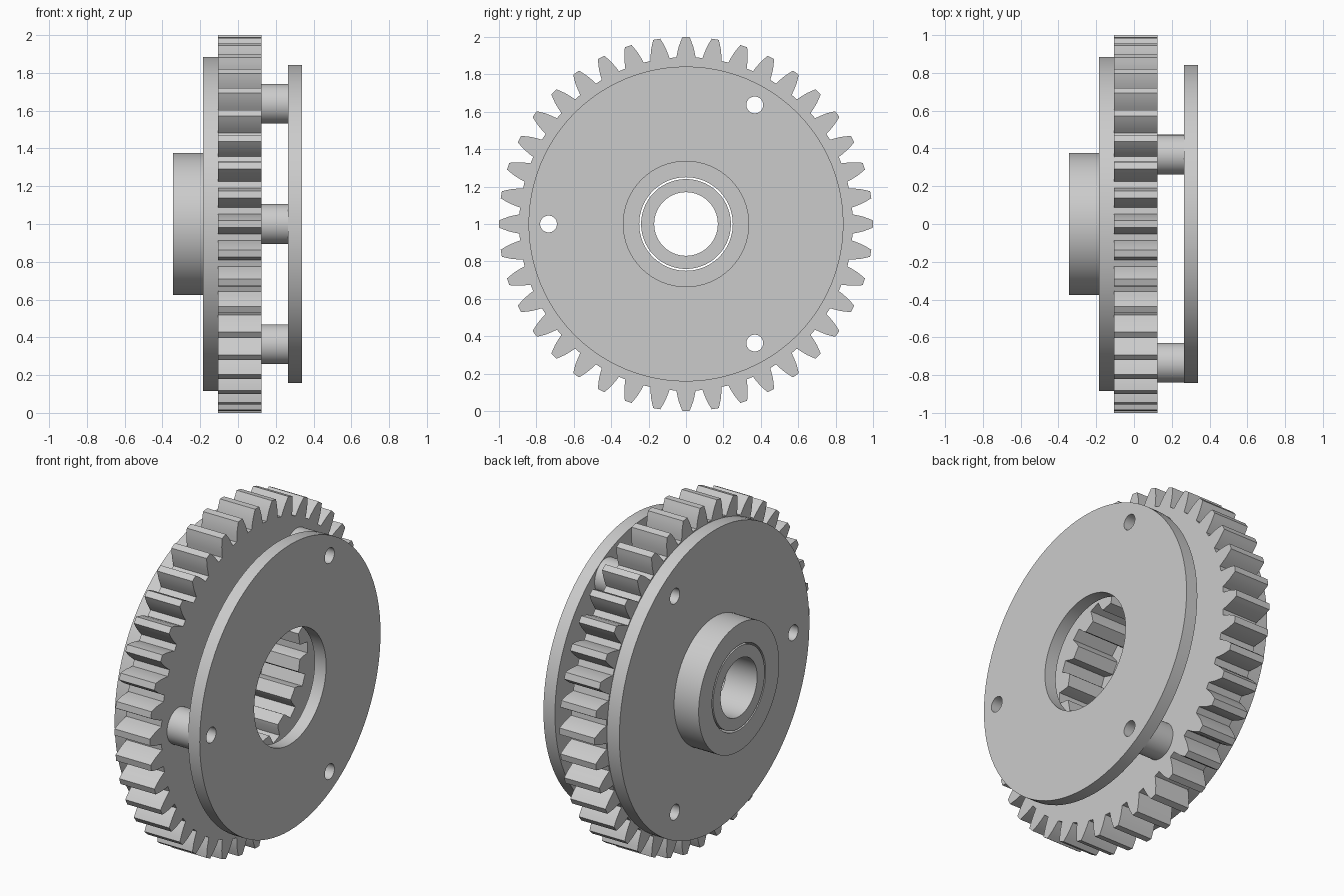
import bpy, bmesh, math
from mathutils import Matrix

cube = bpy.data.objects.get("Cube")
if cube:
    bpy.data.objects.remove(cube, do_unlink=True)

steel = bpy.data.materials.new("grey steel")
steel.use_nodes = True
GREY = (0.6, 0.6, 0.6, 1)
steel.diffuse_color = GREY
steel.node_tree.nodes["Principled BSDF"].inputs["Base Color"].default_value = GREY

# Profile axes: local x -> world y, local y -> world z, extrusion -> world x
AXLE = Matrix(((0, 0, 1, 0), (1, 0, 0, 0), (0, 1, 0, 1), (0, 0, 0, 1)))


def circle(r, n=96, cx=0, cy=0):
    steps = [math.tau * i / n for i in range(n)]
    return [(cx + r * math.cos(a), cy + r * math.sin(a)) for a in steps]


def toothed(count, flank):
    """Closed outline; flank lists (radius, half angle) from root to tip."""
    pts = []
    side = [(r, -a) for r, a in flank] + [(r, a) for r, a in reversed(flank)]
    for i in range(count):
        mid = math.tau * i / count
        pts += [(r * math.cos(mid + a), r * math.sin(mid + a)) for r, a in side]
    return pts


def plate(name, x0, x1, *loops):
    """Extrude nested outlines from x0 to x1; inner outlines become holes."""
    curve = bpy.data.curves.new(name, 'CURVE')
    curve.dimensions = '2D'
    curve.fill_mode = 'BOTH'
    curve.extrude = (x1 - x0) / 2
    for loop in loops:
        s = curve.splines.new('POLY')
        s.points.add(len(loop) - 1)
        for p, (u, v) in zip(s.points, loop):
            p.co = (u, v, 0, 1)
        s.use_cyclic_u = True
    temp = bpy.data.objects.new(name + " outline", curve)
    bpy.context.collection.objects.link(temp)
    mesh = bpy.data.meshes.new_from_object(
        temp.evaluated_get(bpy.context.evaluated_depsgraph_get()))
    bpy.data.objects.remove(temp, do_unlink=True)
    bpy.data.curves.remove(curve)

    bm = bmesh.new()
    bm.from_mesh(mesh)
    bmesh.ops.remove_doubles(bm, verts=bm.verts, dist=1e-5)
    bmesh.ops.recalc_face_normals(bm, faces=bm.faces)
    bm.transform(Matrix.Translation(((x0 + x1) / 2, 0, 0)) @ AXLE)
    bm.to_mesh(mesh)
    bm.free()
    mesh.materials.clear()
    mesh.materials.append(steel)
    obj = bpy.data.objects.new(name, mesh)
    bpy.context.collection.objects.link(obj)
    bpy.ops.object.select_all(action='DESELECT')
    obj.select_set(True)
    bpy.context.view_layer.objects.active = obj
    bpy.ops.object.shade_smooth_by_angle(angle=math.radians(25))


# Three bolt positions around the axle
bolts = [(0.735 * math.cos(a), 0.735 * math.sin(a))
         for a in (math.pi / 3, math.pi, -math.pi / 3)]
holes = [circle(0.045, 32, *b) for b in bolts]

# Outer spur teeth and inner spline
spur = toothed(40, [(0.892, 0.058), (0.92, 0.05), (0.952, 0.04),
                    (0.98, 0.028), (1.0, 0.019)])
spline = toothed(16, [(0.40, 0.11), (0.42, 0.09), (0.47, 0.07)])

# Gear ring and the flange behind it
plate("gear_ring", -0.105, 0.125, spur, spline, *holes)
plate("flange_rim", -0.145, -0.105, circle(0.885), spline, *holes)
plate("flange_floor", -0.185, -0.145, circle(0.885), circle(0.25), *holes)

# Hub with a separate bushing
plate("hub", -0.345, -0.185, circle(0.375), circle(0.25))
plate("bushing", -0.345, -0.145, circle(0.24), circle(0.17))

# Spacers and cover plate
for i, (b, hole) in enumerate(zip(bolts, holes)):
    plate(f"spacer_{i + 1}", 0.125, 0.265, circle(0.105, 48, *b), hole)
plate("cover_plate", 0.265, 0.34, circle(0.842), circle(0.335), *holes)
